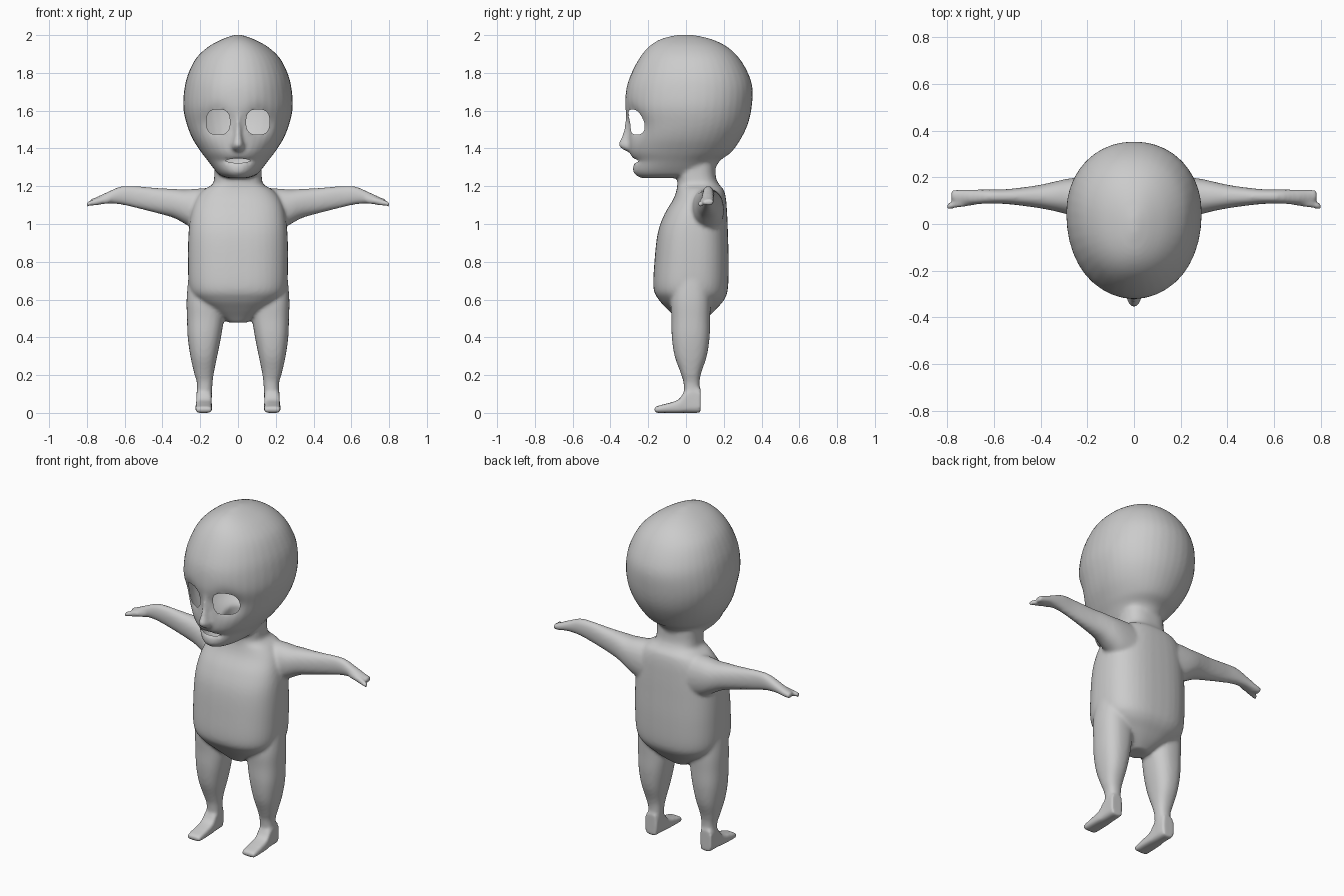
import bpy, bmesh, math

if "Cube" in bpy.data.objects:
    bpy.data.objects.remove(bpy.data.objects["Cube"])

bm = bmesh.new()


def spline(rows, steps=5):
    """Catmull-Rom interpolation of section rows."""
    pts = [rows[0]] + list(rows) + [rows[-1]]
    out = []
    for i in range(1, len(pts) - 2):
        for k in range(steps):
            t = k / steps
            out.append([0.5 * (2 * b + (c - a) * t + (2 * a - 5 * b + 4 * c - d) * t * t
                               + (3 * b - a - 3 * c + d) * t ** 3)
                        for a, b, c, d in zip(*pts[i - 1:i + 3])])
    return out + [list(rows[-1])]


def loft(axis, rows, p=2.0, mid=0.5, side=1, n=40):
    """Superellipse sections; row = position, a_min, a_max, b_min, b_max."""
    rings = []
    for t, a0, a1, b0, b1 in spline(rows):
        ca, ra, cb = (a0 + a1) / 2, (a1 - a0) / 2, b0 + mid * (b1 - b0)
        ring = []
        for k in range(n):
            th = 2 * math.pi * k / n
            c, s = math.cos(th), math.sin(th)
            a = ca + ra * math.copysign(abs(c) ** (2 / p), c)
            b = cb + (b1 - cb if s > 0 else cb - b0) * math.copysign(abs(s) ** (2 / p), s)
            co = {'z': (a, b, t), 'x': (t, a, b), 'y': (a, t, b)}[axis]
            ring.append(bm.verts.new((co[0] * side, co[1], co[2])))
        rings.append(ring)
    for r, q in zip(rings, rings[1:]):
        for k in range(n):
            bm.faces.new((r[k], r[(k + 1) % n], q[(k + 1) % n], q[k]))
    bm.faces.new(rings[0])
    bm.faces.new(rings[-1])


def upright(rows, **kw):
    """Vertical symmetric loft; row = z, half width, front y, back y."""
    loft('z', [(z, -w, w, f, b) for z, w, f, b in rows], **kw)


# head
upright([(1.243, .05, -.235, .0), (1.258, .095, -.265, .12), (1.285, .122, -.282, .15),
         (1.335, .16, -.277, .18), (1.38, .195, -.298, .24), (1.45, .24, -.305, .29),
         (1.53, .272, -.308, .328), (1.62, .29, -.322, .348), (1.72, .283, -.315, .352),
         (1.8, .262, -.288, .328), (1.88, .22, -.245, .28), (1.94, .155, -.195, .215),
         (1.98, .08, -.13, .13), (2.002, .015, -.04, .03)], p=2.1, mid=.55)
# nose
upright([(1.375, .02, -.29, -.2), (1.395, .036, -.335, -.2), (1.42, .036, -.358, -.2),
         (1.46, .028, -.342, -.2), (1.52, .024, -.326, -.2), (1.6, .02, -.32, -.2)])
# torso and neck
upright([(.478, .05, -.03, .08), (.51, .10, -.06, .12), (.55, .16, -.1, .16),
         (.6, .225, -.145, .203), (.66, .258, -.172, .222), (.8, .265, -.167, .226),
         (.95, .262, -.15, .222), (1.05, .25, -.115, .218), (1.13, .225, -.068, .212),
         (1.18, .185, -.05, .2), (1.21, .135, -.046, .175), (1.25, .126, -.045, .158),
         (1.32, .125, -.045, .155)], p=2.6)

for s in (1, -1):
    # leg
    loft('z', [(.03, .14, .22, -.01, .075), (.15, .135, .217, -.012, .072),
               (.21, .128, .232, -.028, .08), (.3, .11, .252, -.06, .11),
               (.4, .09, .266, -.075, .125), (.5, .075, .27, -.077, .128),
               (.6, .07, .272, -.08, .13), (.72, .1, .262, -.06, .12)], p=2.4, side=s)
    # foot
    loft('y', [(.077, .143, .22, .0, .13), (.03, .14, .22, .0, .14), (-.01, .139, .221, .0, .11),
               (-.04, .138, .224, .0, .07), (-.1, .137, .226, .0, .05),
               (-.15, .138, .226, .0, .037), (-.168, .143, .222, .002, .03)], p=4, side=s)
    # arm and hand
    loft('x', [(.12, .02, .2, .93, 1.19), (.22, .03, .2, .965, 1.187), (.28, .04, .195, 1.0, 1.182),
               (.34, .055, .182, 1.032, 1.186), (.42, .07, .165, 1.055, 1.19),
               (.54, .085, .15, 1.085, 1.2), (.62, .087, .148, 1.103, 1.199),
               (.69, .085, .148, 1.108, 1.17), (.75, .09, .148, 1.1, 1.142),
               (.785, .1, .145, 1.1, 1.13)], p=2.2, side=s)
    # thumb
    loft('x', [(.68, .08, .115, 1.11, 1.15), (.74, .072, .105, 1.1, 1.138),
               (.803, .06, .088, 1.09, 1.118)], side=s, n=16)

# fuse the parts into one smooth skin
bmesh.ops.recalc_face_normals(bm, faces=bm.faces)
mesh = bpy.data.meshes.new("figure_body")
bm.to_mesh(mesh)
bm.free()
body = bpy.data.objects.new("figure_body", mesh)
bpy.context.collection.objects.link(body)
rm = body.modifiers.new("fuse", 'REMESH')
rm.mode = 'VOXEL'
rm.voxel_size = .0095
sm = body.modifiers.new("soften", 'SMOOTH')
sm.factor, sm.iterations = .5, 7
skin = bpy.data.meshes.new_from_object(
    body.evaluated_get(bpy.context.evaluated_depsgraph_get()))
body.modifiers.clear()
body.data = skin

# eye sockets, then eye and mouth openings
bm = bmesh.new()
bm.from_mesh(skin)
for v in bm.verts:
    if v.co.y < -.1 and v.co.z > 1.25:
        dx, dz = (abs(v.co.x) - .12) / .065, (v.co.z - 1.535) / .075
        v.co.y += .036 * math.exp(-dx * dx - dz * dz)
        v.co.y += .014 * math.exp(-(v.co.x / .07) ** 2 - ((v.co.z - 1.334) / .014) ** 2)

# centre x, centre z, half width, half height, roundness
for cx, cz, rx, rz, p in ((.105, 1.54, .062, .067, 2.7), (-.105, 1.54, .062, .067, 2.7),
                          (0, 1.335, .068, .012, 1.7)):
    def level(co):
        return abs((co.x - cx) / rx) ** p + abs((co.z - cz) / rz) ** p
    hole = [f for f in bm.faces
            if f.calc_center_median().y < -.1 and level(f.calc_center_median()) < 1]
    rim = {v for f in hole for v in f.verts}
    bmesh.ops.delete(bm, geom=hole, context='FACES')
    for v in rim:
        if v.is_valid and v.is_boundary:
            k = max(.6, min(1.6, level(v.co) ** (-1 / p)))
            v.co.x, v.co.z = cx + (v.co.x - cx) * k, cz + (v.co.z - cz) * k
for f in bm.faces:
    f.smooth = True
bm.to_mesh(skin)
bm.free()
